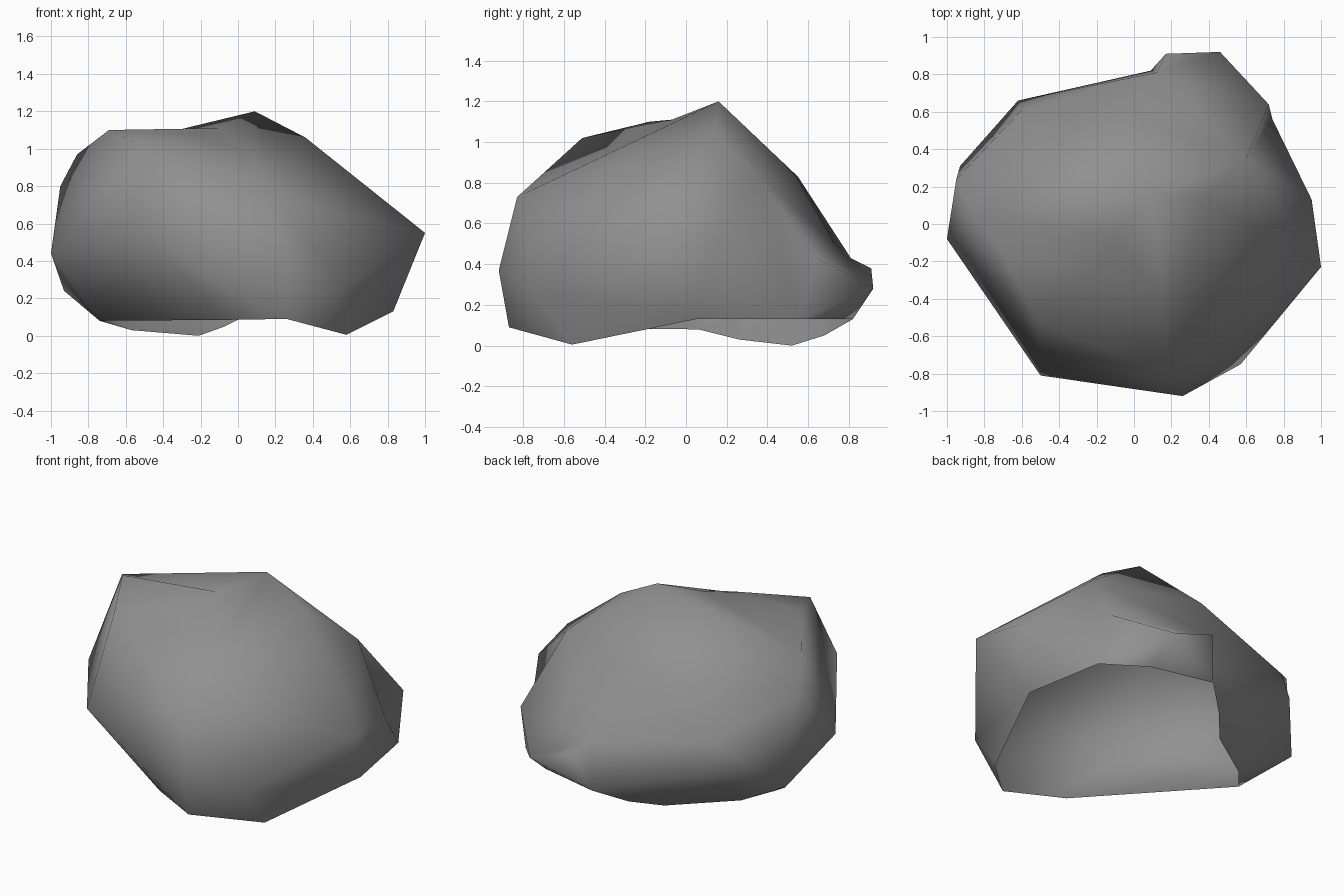
import bpy, bmesh
from mathutils import Vector

if "Cube" in bpy.data.objects:
    bpy.data.objects.remove(bpy.data.objects["Cube"])

# Corner points of the boulder, ring by ring
RIM = [(.58, -.56, .005), (.83, .05, .13), (.74, .56, .13), (.48, .73, .13),
       (.09, .82, .13), (-.07, .68, .05), (-.21, .52, 0), (-.57, .26, .03),
       (-.74, .06, .08), (-.07, -.69, .085), (.26, -.87, .09)]
GIRTH = [(1, -.23, .55), (.95, .13, .51), (.72, .64, .43), (.46, .92, .28),
         (.17, .91, .38), (-.62, .66, .36), (-.93, .31, .24), (-.8, .26, .15),
         (-1, -.08, .44), (-.5, -.81, .54), (.26, -.92, .37), (.57, -.75, .26)]
SHOULDER = [(.12, .81, .43), (.6, .35, .835), (-.6, .61, .54), (-.95, .24, .8),
            (.2, -.83, .73), (-.05, .55, .83), (.1, -.35, .96)]
CROWN = [(-.1, -.07, 1.11), (.09, .16, 1.20), (.36, .14, 1.06), (-.69, -.18, 1.10),
         (-.86, .06, .97), (-.52, -.51, 1.02), (-.22, -.23, 1.08)]
CENTRE = Vector((0, 0, .55))


def triple(a, b, c):
    return (a - CENTRE).cross(b - CENTRE).dot(c - CENTRE)


def turn(bm, e):
    """Swap an edge for the other diagonal of its two triangles, if that is valid."""
    if len(e.link_faces) != 2:
        return False
    a, b = e.verts
    p, q = [next(v for v in f.verts if v not in (a, b)) for f in e.link_faces]
    if triple(p.co, q.co, a.co) * triple(p.co, q.co, b.co) >= -1e-6 or bm.edges.get((p, q)):
        return False
    return bmesh.utils.edge_rotate(e, True) is not None


def swap_hollow_edges(bm, keep):
    """Turn inward-folding edges above the base so the rock bulges outward."""
    for _ in range(300):
        bm.normal_update()
        for e in bm.edges:
            a, b = e.verts
            if a in keep or b in keep or (a.co.z + b.co.z) / 2 < .2:
                continue
            if e.calc_face_angle_signed(0) < -.01 and turn(bm, e):
                break
        else:
            return


def connect(bm, p, q):
    """Make p-q an edge when a single edge lies across it."""
    if bm.edges.get((p, q)):
        return
    for e in bm.edges:
        if len(e.link_faces) == 2 and any(p in f.verts for f in e.link_faces) \
                and any(q in f.verts for f in e.link_faces) \
                and p not in e.verts and q not in e.verts:
            turn(bm, e)
            return


# Skin the points: connect them on a sphere, then move them to their places
points = [Vector(p) for p in RIM + GIRTH + SHOULDER + CROWN]
bm = bmesh.new()
verts = []
for p in points:
    d = p - CENTRE
    d.z /= .65
    verts.append(bm.verts.new(d.normalized()))
bmesh.ops.convex_hull(bm, input=verts)
for v, p in zip(verts, points):
    v.co = p
bmesh.ops.recalc_face_normals(bm, faces=bm.faces[:])

# Bulging sides, a ledge at the back and a shallow dip beside the peak
n = len(RIM)
saddle, peak, brow, shoulder, cheek, _, bump = verts[-7:]
ledge, right_top, left_ledge = verts[n + len(GIRTH):n + len(GIRTH) + 3]
back_top = verts[-9]
swap_hollow_edges(bm, {saddle, ledge, left_ledge})
for p, q in ((saddle, shoulder), (saddle, cheek), (peak, cheek), (saddle, brow), (saddle, peak),
             (bump, brow), (cheek, verts[n + 8]), (right_top, verts[2]),
             (back_top, ledge), (ledge, left_ledge), (left_ledge, verts[n + 4])):
    connect(bm, p, q)
bmesh.ops.recalc_face_normals(bm, faces=bm.faces[:])

# Open underside
rim = set(verts[:n])
bottom = [f for f in bm.faces if all(v in rim for v in f.verts)]
bmesh.ops.delete(bm, geom=bottom, context='FACES')

mesh = bpy.data.meshes.new("boulder")
bm.to_mesh(mesh)
bm.free()
boulder = bpy.data.objects.new("boulder", mesh)
bpy.context.collection.objects.link(boulder)

# Stone colour
stone = bpy.data.materials.new("grey stone")
stone.diffuse_color = (.28, .28, .28, 1)
stone.use_nodes = True
stone.node_tree.nodes["Principled BSDF"].inputs["Base Color"].default_value = stone.diffuse_color
mesh.materials.append(stone)

# Smooth all over
mesh.shade_smooth()
